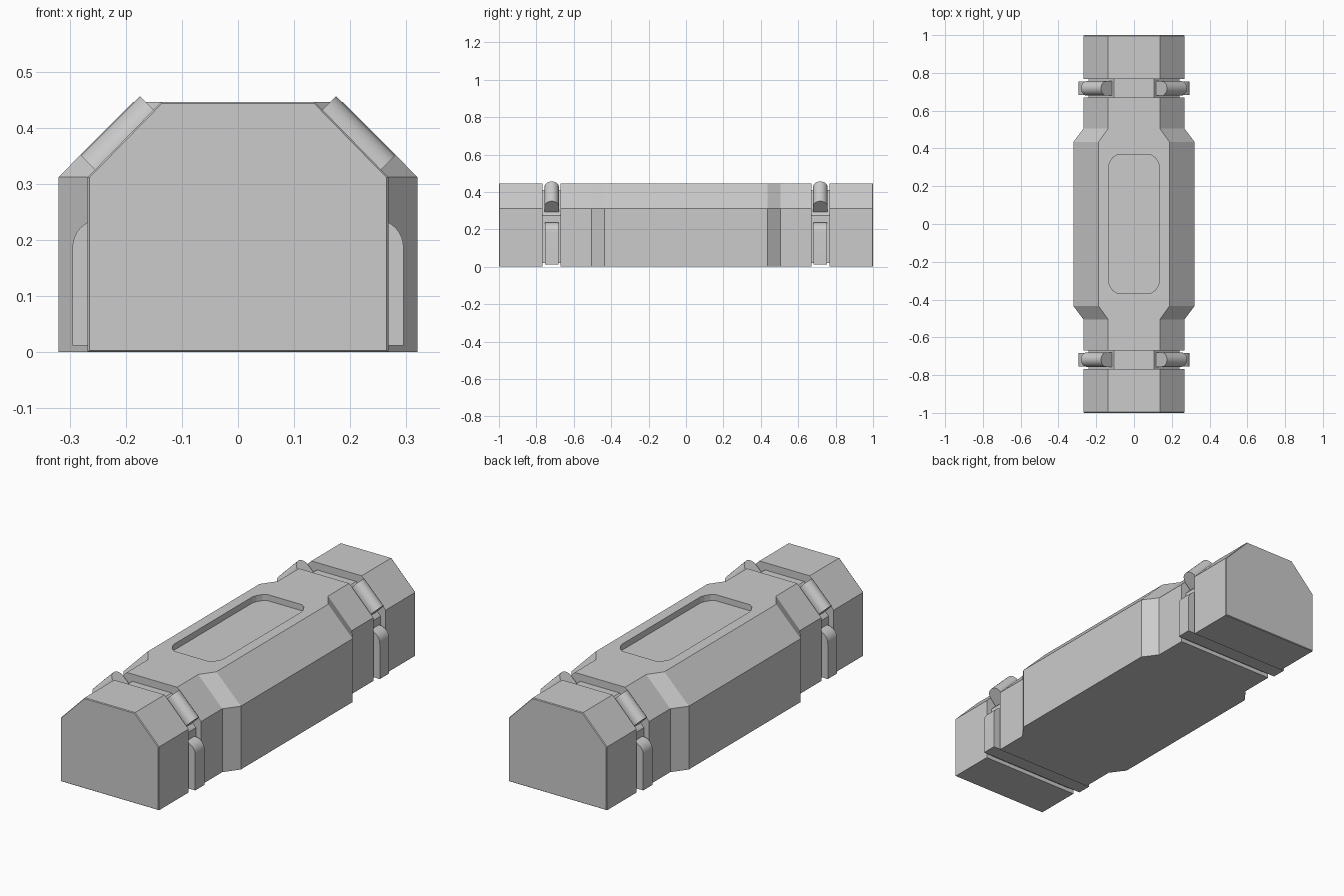
import bpy, bmesh
from math import sin, cos, pi, radians
from mathutils import Vector

if "Cube" in bpy.data.objects:
    bpy.data.objects.remove(bpy.data.objects["Cube"])


def loft(name, rings, smooth=False):
    """Skin a row of equal-length vertex rings and cap both ends."""
    bm = bmesh.new()
    loops = [[bm.verts.new(p) for p in ring] for ring in rings]
    n = len(loops[0])
    for a, b in zip(loops, loops[1:]):
        for i in range(n):
            j = (i + 1) % n
            bm.faces.new((a[i], a[j], b[j], b[i]))
    bm.faces.new(loops[0])
    bm.faces.new(loops[-1])
    bmesh.ops.recalc_face_normals(bm, faces=bm.faces)
    me = bpy.data.meshes.new(name)
    bm.to_mesh(me)
    bm.free()
    ob = bpy.data.objects.new(name, me)
    bpy.context.collection.objects.link(ob)
    bpy.context.view_layer.objects.active = ob
    if smooth:
        bpy.ops.object.select_all(action='DESELECT')
        ob.select_set(True)
        bpy.ops.object.shade_smooth_by_angle(angle=radians(30))
    return ob


def section(y, w, shoulder, top_w, top, bottom=0.0):
    """Chamfered box cross-section at depth y."""
    half = [(w, bottom), (w, shoulder), (top_w, top)]
    pts = half + [(-x, z) for x, z in reversed(half)]
    return [(x, y, z) for x, z in pts]


def narrow(y):
    return section(y, 0.268, 0.312, 0.137, 0.446)


def wide(y):
    return section(y, 0.32, 0.312, 0.187, 0.446)


def neck(y):
    return section(y, 0.24, 0.275, 0.107, 0.41, 0.02)


# Main body with a wider middle and a thin neck at each end
half = [(neck, 0.775), (neck, 0.67), (narrow, 0.67), (narrow, 0.505), (wide, 0.435)]
rings = [f(-y) for f, y in half] + [f(y) for f, y in reversed(half)]
body = loft("main_body", rings)

# Recessed panel in the top
corner = [(0.135, 0.305), (0.128, 0.328), (0.112, 0.352), (0.093, 0.364)]
outline = (corner + [(-x, y) for x, y in reversed(corner)]
           + [(-x, -y) for x, y in corner]
           + [(x, -y) for x, y in reversed(corner)])
cutter = loft("recess_cutter", [[(x, y, z) for x, y in outline] for z in (0.416, 0.6)])
cut = body.modifiers.new("recess", 'BOOLEAN')
cut.operation = 'DIFFERENCE'
cut.solver = 'EXACT'
cut.object = cutter
bpy.context.view_layer.objects.active = body
bpy.ops.object.modifier_apply(modifier=cut.name)
bpy.data.objects.remove(cutter)

# Band profile: full width underneath, rounded shoulders at the sides
arc = [(0.245 + 0.05 * cos(a), 0.187 + 0.05 * sin(a))
       for a in [i * pi / 16 for i in range(9)]]
band_half = [(0.295, 0.012)] + arc + [(0.23, 0.237)]
band = band_half + [(-x, z) for x, z in reversed(band_half)]

# Clasp profile: (depth, outward distance) with a half-round top
r = 0.038
clasp = [(r, 0.355)] + [(r * cos(a), 0.408 + r * sin(a))
                        for a in [i * pi / 12 for i in range(13)]] + [(-r, 0.355)]

for end, s in (("front", -1), ("back", 1)):
    # End cap with a very slim bevel on its outer face
    loft(end + "_end_cap", [narrow(s * 0.767), narrow(s * 0.996),
                            section(s * 1.0, 0.265, 0.311, 0.136, 0.443, 0.003)])
    loft(end + "_band", [[(x, s * 0.718 + d, z) for x, z in band]
                         for d in (-0.036, 0.036)], smooth=True)
    # Clasps lying across the two sloped shoulders
    for side, m in (("left", -1), ("right", 1)):
        out = Vector((m, 0, 1)).normalized()
        along = Vector((m, 0, -1)).normalized()
        loft(f"{end}_{side}_clasp",
             [[out * h + along * t + Vector((0, s * 0.718 + d, 0)) for d, h in clasp]
              for t in (-0.199, -0.05)], smooth=True)
